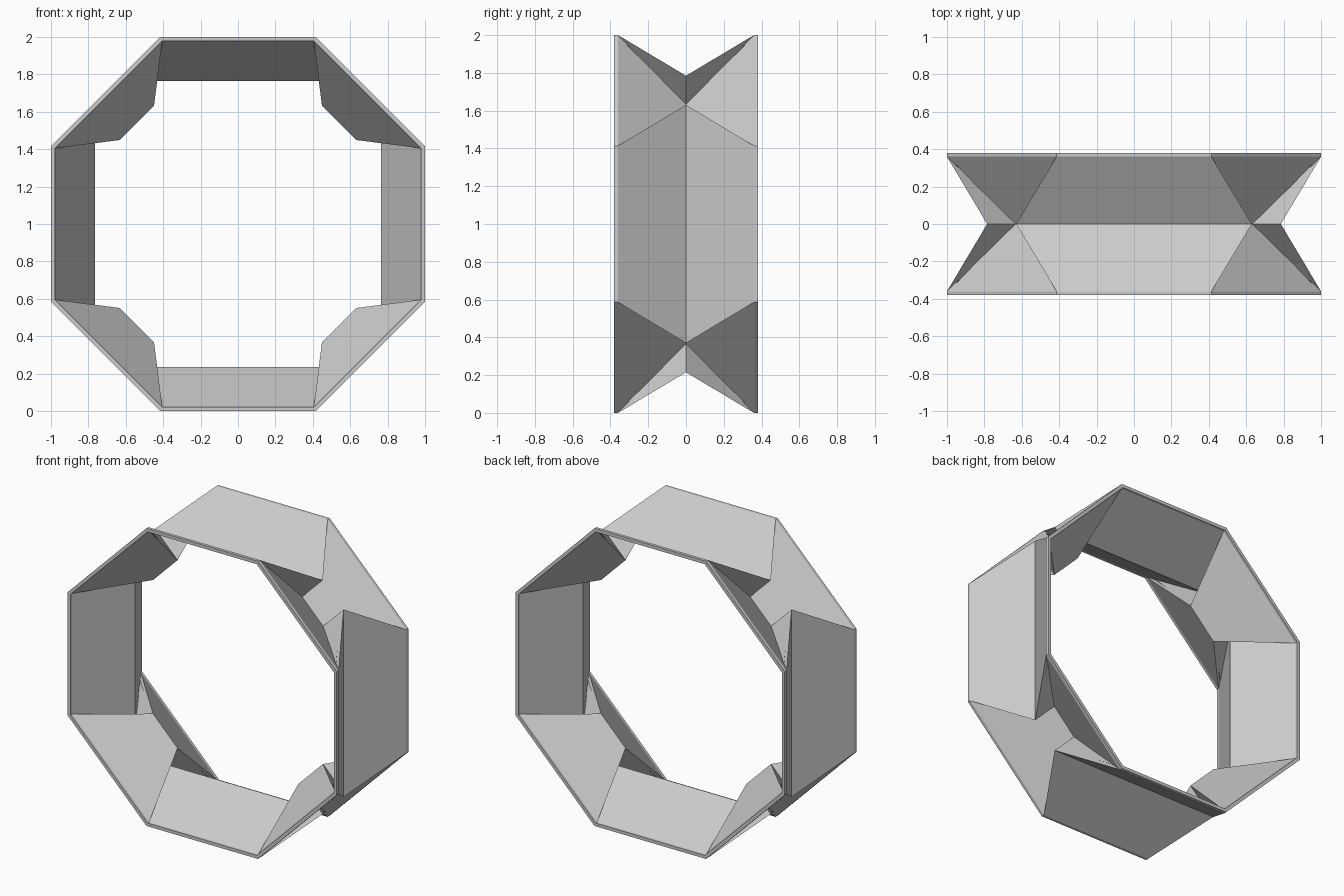
import bpy, bmesh, math
from mathutils import Vector

cube = bpy.data.objects.get("Cube")
if cube:
    bpy.data.objects.remove(cube, do_unlink=True)

SIDES = 8
HALF_ANGLE = math.pi / SIDES


def ring(bm, y, apothem, long_half, short_half):
    """Two points per side; sides alternate between long and short."""
    verts = []
    for k in range(SIDES):
        a = 2 * HALF_ANGLE * k
        out = Vector((math.sin(a), 0, math.cos(a)))
        along = Vector((math.cos(a), 0, -math.sin(a)))
        half = short_half if k % 2 else long_half
        for s in (-1, 1):
            verts.append(bm.verts.new(out * apothem + along * half * s + Vector((0, y, 1))))
    return verts


def rim(bm, y, apothem):
    half = apothem * math.tan(HALF_ANGLE)
    return ring(bm, y, apothem, half, half)


def shell(bm, apothem, fold_y, valley):
    """Flat rim strip, pleated valley, flat rim strip."""
    return [rim(bm, -0.38, apothem), rim(bm, -fold_y, apothem),
            ring(bm, 0, *valley),
            rim(bm, fold_y, apothem), rim(bm, 0.38, apothem)]


# Folded octagonal band: outer skin, then inner skin, joined at both rims
bm = bmesh.new()
outer = shell(bm, 1.0, 0.36, (0.785, 0.63, 0.11))
inner = shell(bm, 0.978, 0.365, (0.764, 0.582, 0.129))
rings = outer + inner[::-1]
for i, a in enumerate(rings):
    b = rings[(i + 1) % len(rings)]
    for j in range(len(a)):
        n = (j + 1) % len(a)
        bm.faces.new((a[j], a[n], b[n], b[j]))

# Rim corners coincide, so the corner faces close into triangular gussets
bmesh.ops.remove_doubles(bm, verts=bm.verts[:], dist=0.001)
bmesh.ops.recalc_face_normals(bm, faces=bm.faces[:])
mesh = bpy.data.meshes.new("folded_ring")
bm.to_mesh(mesh)
bm.free()

# Single grey material
grey = bpy.data.materials.new("light_grey")
grey.use_nodes = True
color = (0.6, 0.6, 0.6, 1)
grey.diffuse_color = color
grey.node_tree.nodes["Principled BSDF"].inputs["Base Color"].default_value = color
mesh.materials.append(grey)

band = bpy.data.objects.new("folded_ring", mesh)
bpy.context.collection.objects.link(band)
